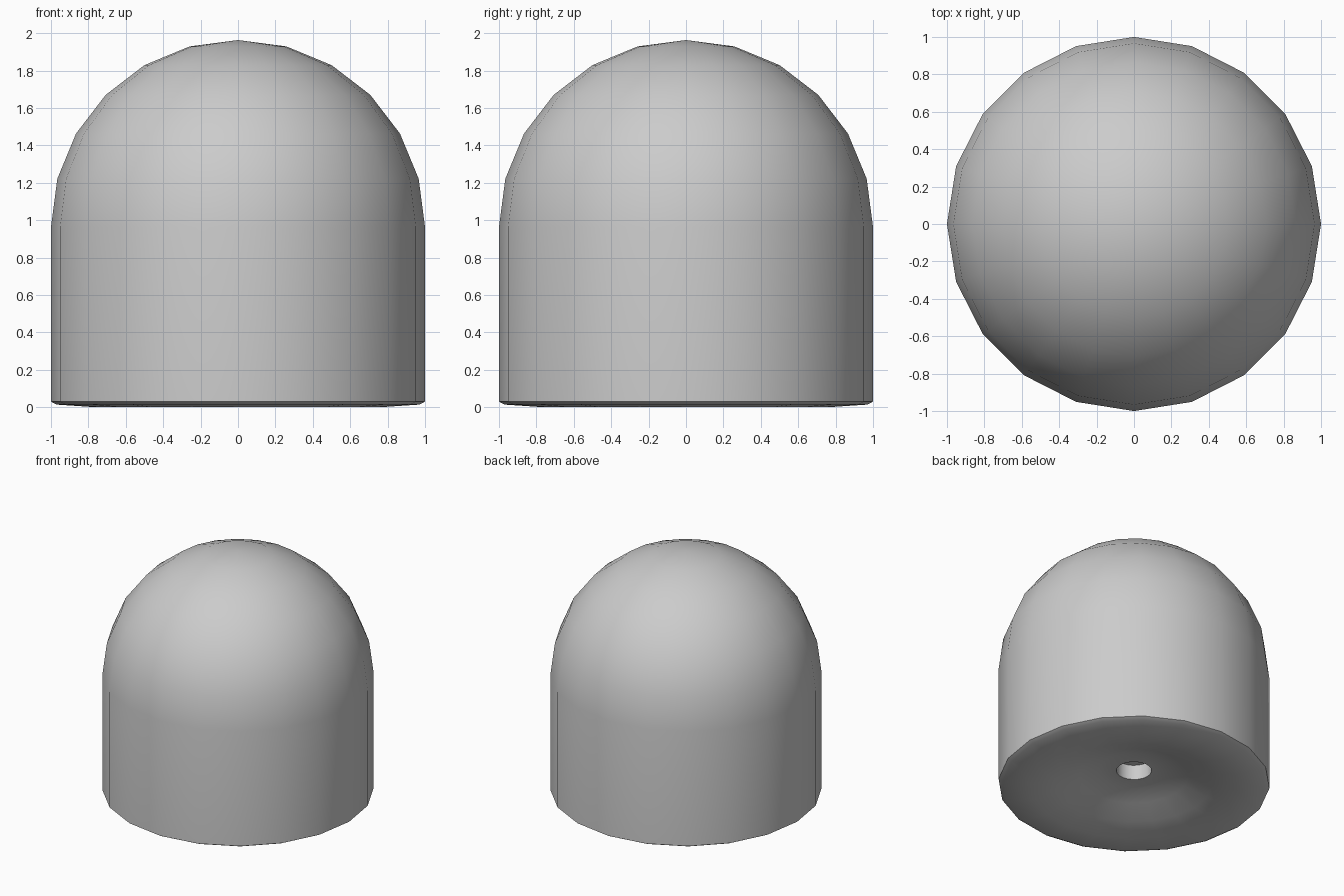
import bpy, bmesh, math

if "Cube" in bpy.data.objects:
    bpy.data.objects.remove(bpy.data.objects["Cube"])

SIDES = 20

# Profile (radius, height): shaft inside, stepped hole, dished underside, rounded rim
profile = [
    (0.0, 0.50), (0.09, 0.50), (0.09, 0.26), (0.13, 0.26), (0.13, 0.14),
    (0.26, 0.14), (0.40, 0.095), (0.58, 0.04), (0.76, 0.0),
    (0.97, 0.014), (1.0, 0.03),
]
# Straight wall, then a quarter circle dome in 15 degree steps
profile += [(math.cos(math.radians(a)), 0.963 + math.sin(math.radians(a)))
            for a in range(0, 90, 15)]
profile.append((0.0, 1.963))


def lathe(name, points, sides):
    """Revolve a profile around z into a smooth-shaded object."""
    bm = bmesh.new()
    verts = [bm.verts.new((r, 0, z)) for r, z in points]
    edges = [bm.edges.new(pair) for pair in zip(verts, verts[1:])]
    bmesh.ops.spin(bm, geom=verts + edges, cent=(0, 0, 0), axis=(0, 0, 1),
                   angle=2 * math.pi, steps=sides)
    bmesh.ops.remove_doubles(bm, verts=bm.verts, dist=1e-4)
    bmesh.ops.recalc_face_normals(bm, faces=bm.faces)
    mesh = bpy.data.meshes.new(name)
    bm.to_mesh(mesh)
    bm.free()
    obj = bpy.data.objects.new(name, mesh)
    bpy.context.collection.objects.link(obj)
    bpy.ops.object.select_all(action='DESELECT')
    obj.select_set(True)
    bpy.context.view_layer.objects.active = obj
    bpy.ops.object.shade_smooth_by_angle(angle=math.radians(30))
    return obj


# Domed body with a hollow base and screw hole
lathe("domed_cap", profile, SIDES)
